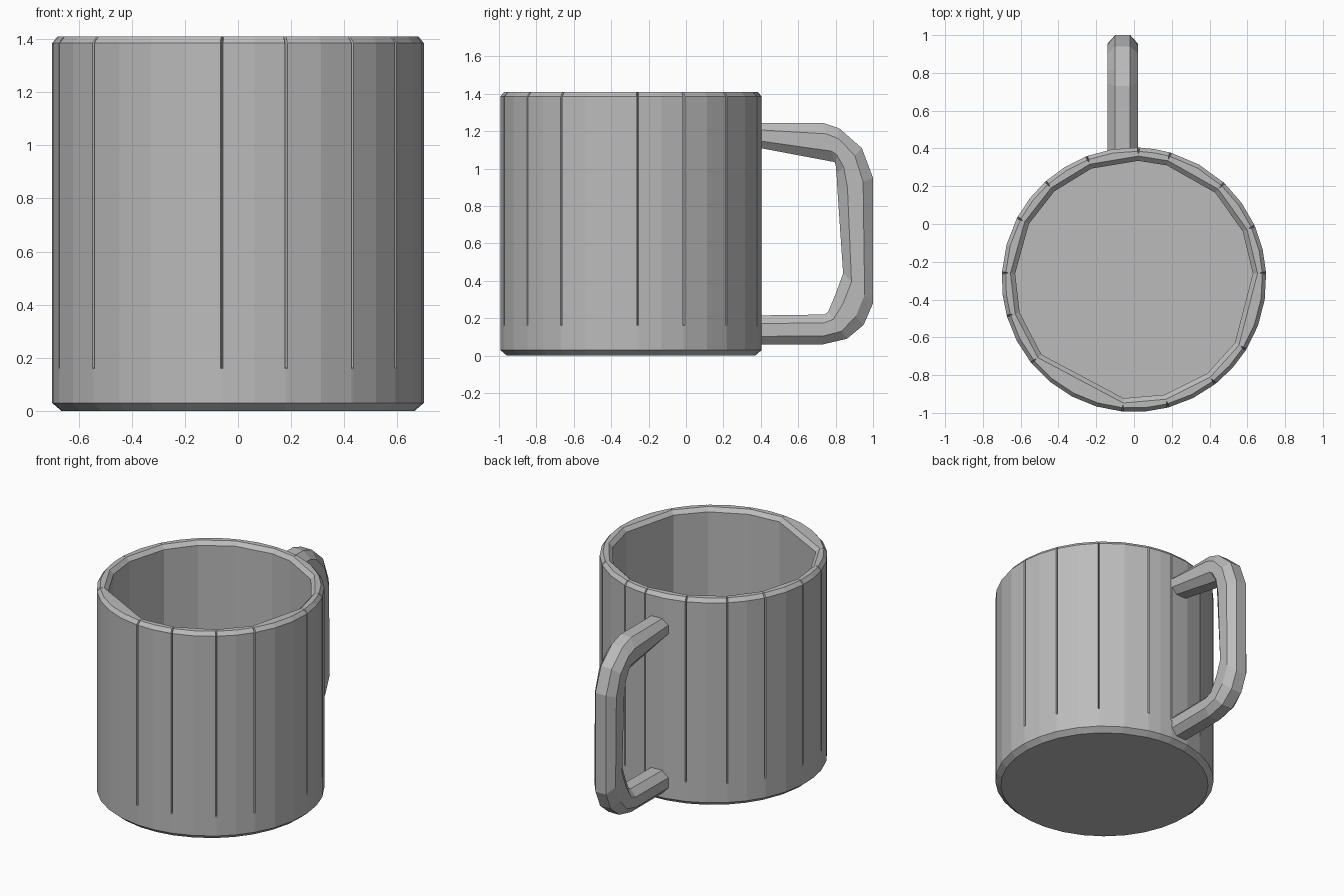
import bpy, bmesh
from math import sin, cos, radians

cube = bpy.data.objects.get("Cube")
if cube:
    bpy.data.objects.remove(cube, do_unlink=True)

CENTRE_Y = -0.295
HEIGHT = 1.41
FLOOR = 0.16

# one plain grey for everything
grey = bpy.data.materials.new("plain grey")
grey.use_nodes = True
colour = (0.5, 0.5, 0.5, 1)
grey.diffuse_color = colour
grey.node_tree.nodes["Principled BSDF"].inputs["Base Color"].default_value = colour


def finish(bm, name):
    bmesh.ops.recalc_face_normals(bm, faces=bm.faces)
    mesh = bpy.data.meshes.new(name)
    bm.to_mesh(mesh)
    bm.free()
    mesh.materials.append(grey)
    ob = bpy.data.objects.new(name, mesh)
    bpy.context.collection.objects.link(ob)
    return ob


def skin(bm, rings):
    """Join closed rings of points in order and cap both ends."""
    loops = [[bm.verts.new(p) for p in ring] for ring in rings]
    for a, b in zip(loops, loops[1:]):
        for i in range(len(a)):
            j = (i + 1) % len(a)
            bm.faces.new((a[i], a[j], b[j], b[i]))
    bm.faces.new(loops[0])
    bm.faces.new(loops[-1])


# Cup: staves meeting at thin seams, straight inside and rounded outside
seams = [3, 24, 47, 74, 88, 111, 132, 152, 177, 196, 219, 265, 285, 308, 328]
columns = []  # angle, inward chord factor, is seam
for a, b in zip(seams, seams[1:] + [seams[0] + 360]):
    mid, half = (a + b) / 2, (b - a) / 2
    steps = max(2, round((b - a) / 11))
    angles = [a + (b - a) * k / steps for k in range(1, steps)]
    columns.append((a, 1, True))
    for ang in [a + 0.4] + angles + [b - 0.4]:
        chord = cos(radians(half)) / cos(radians(ang - mid))
        columns.append((ang, chord, False))

# radius, height, whether the seam cuts in, whether it follows the straight staves
profile = [
    (0.665, 0, False, False),
    (0.70, 0.03, False, False),
    (0.70, FLOOR, False, False),
    (0.70, FLOOR + 0.004, True, False),
    (0.70, HEIGHT - 0.025, True, False),
    (0.68, HEIGHT, True, False),
    (0.655, HEIGHT, False, True),
    (0.63, HEIGHT - 0.025, False, True),
    (0.63, FLOOR, False, True),
]
rings = []
for radius, z, cut, straight in profile:
    ring = []
    for ang, chord, seam in columns:
        r = radius * (chord if straight else 1)
        if seam and cut:
            r -= 0.015
        ring.append((r * cos(radians(ang)), CENTRE_Y + r * sin(radians(ang)), z))
    rings.append(ring)
bm = bmesh.new()
skin(bm, rings)
finish(bm, "mug_cup")

# Handle: chamfered bar through stations given as inner and outer (y, z)
stations = [
    ((0.37, 1.115), (0.37, 1.245)),
    ((0.795, 1.035), (0.73, 1.245)),
    ((0.80, 1.02), (0.82, 1.215)),
    ((0.805, 0.97), (0.94, 1.11)),
    ((0.81, 0.88), (1.0, 0.95)),
    ((0.84, 0.44), (1.0, 0.28)),
    ((0.80, 0.33), (0.95, 0.165)),
    ((0.76, 0.235), (0.86, 0.09)),
    ((0.74, 0.22), (0.73, 0.06)),
    ((0.37, 0.215), (0.37, 0.06)),
]
half_section = [(0, 0.04), (0.28, 0.08), (0.72, 0.08), (1, 0.04)]
section = half_section + [(t, -x) for t, x in reversed(half_section)]
HANDLE_X = -0.06
rings = []
for (y0, z0), (y1, z1) in stations:
    rings.append([(HANDLE_X + x, y0 + (y1 - y0) * t, z0 + (z1 - z0) * t)
                  for t, x in section])
bm = bmesh.new()
skin(bm, rings)
finish(bm, "mug_handle")
